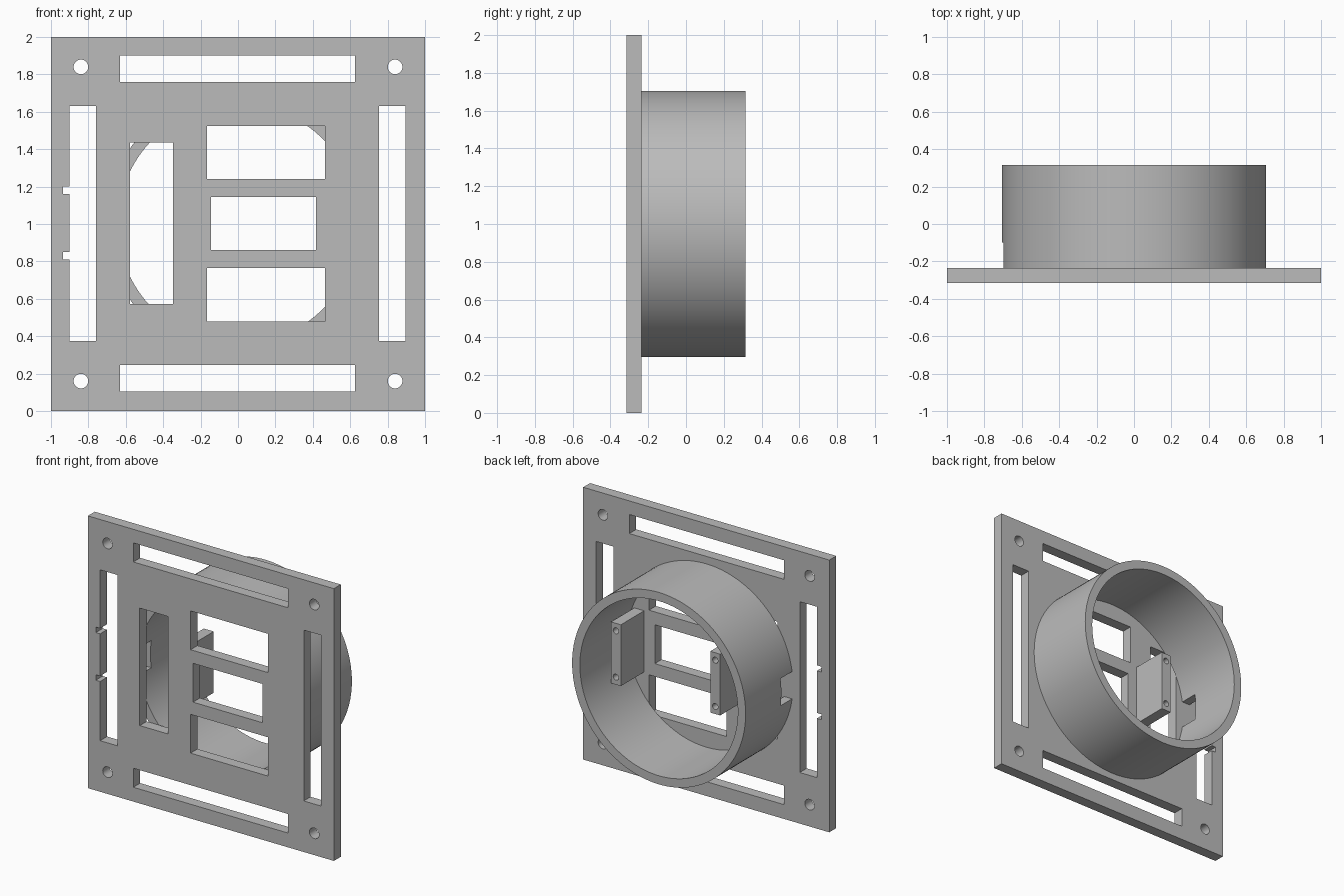
import bpy
import math

cube = bpy.data.objects.get("Cube")
if cube:
    bpy.data.objects.remove(cube, do_unlink=True)

grey = bpy.data.materials.new("light grey")
grey.use_nodes = True
colour = (0.5, 0.5, 0.5, 1)
grey.diffuse_color = colour
grey.node_tree.nodes["Principled BSDF"].inputs["Base Color"].default_value = colour

FRONT, BACK, RIM = -0.315, -0.235, 0.315   # plate front, plate back, ring end
MID = 1.0                                  # height of the ring axis


def box(name, x0, x1, y0, y1, z0, z1):
    bpy.ops.mesh.primitive_cube_add(size=1)
    ob = bpy.context.object
    ob.name = name
    ob.location = ((x0 + x1) / 2, (y0 + y1) / 2, (z0 + z1) / 2)
    ob.scale = (x1 - x0, y1 - y0, z1 - z0)
    bpy.ops.object.transform_apply(location=True, rotation=True, scale=True)
    ob.data.materials.append(grey)
    return ob


def rod(name, x, z, radius, y0, y1, sides=32):
    bpy.ops.mesh.primitive_cylinder_add(
        vertices=sides, radius=radius, depth=y1 - y0,
        location=(x, (y0 + y1) / 2, z), rotation=(math.pi / 2, 0, 0))
    ob = bpy.context.object
    ob.name = name
    bpy.ops.object.transform_apply(location=True, rotation=True, scale=True)
    ob.data.materials.append(grey)
    return ob


def cut(target, cutter):
    cutter.hide_render = True
    mod = target.modifiers.new("cut", 'BOOLEAN')
    mod.operation = 'DIFFERENCE'
    mod.solver = 'EXACT'
    mod.object = cutter
    bpy.ops.object.select_all(action='DESELECT')
    bpy.context.view_layer.objects.active = target
    target.select_set(True)
    bpy.ops.object.modifier_apply(modifier=mod.name)
    bpy.data.objects.remove(cutter, do_unlink=True)


def smooth(ob):
    bpy.ops.object.select_all(action='DESELECT')
    bpy.context.view_layer.objects.active = ob
    ob.select_set(True)
    bpy.ops.object.shade_smooth_by_angle(angle=math.radians(30))


# Square mounting plate
plate = box("mounting_plate", -1, 1, FRONT, BACK, 0, 2)
openings = [
    (-0.63, 0.625, 1.76, 1.9),       # top slot
    (-0.63, 0.625, 0.105, 0.245),    # bottom slot
    (-0.9, -0.76, 0.375, 1.63),      # side slots
    (0.755, 0.895, 0.375, 1.63),
    (-0.578, -0.347, 0.572, 1.435),  # tall window
    (-0.165, 0.465, 1.24, 1.525),    # three stacked windows
    (-0.145, 0.418, 0.86, 1.145),
    (-0.165, 0.465, 0.48, 0.765),
    (-0.935, -0.88, 1.16, 1.2),      # small notches
    (-0.935, -0.88, 0.81, 0.85),
]
for x0, x1, z0, z1 in openings:
    cut(plate, box("opening", x0, x1, FRONT - 0.1, BACK + 0.1, z0, z1))

# Corner screw holes
for sx in (-1, 1):
    for sz in (-1, 1):
        cut(plate, rod("hole", sx * 0.84, MID + sz * 0.84, 0.039, FRONT - 0.1, BACK + 0.1))
smooth(plate)

# Round collar behind the plate, with a cable slot at its base
collar = rod("collar", 0, MID, 0.705, BACK, RIM, 128)
cut(collar, rod("bore", 0, MID, 0.642, BACK - 0.1, RIM + 0.1, 128))
cut(collar, box("cable_slot", -0.8, -0.5, BACK - 0.1, -0.1, MID - 0.1, MID + 0.1))
smooth(collar)

# Pair of upright brackets with blind screw holes
for name, x in (("right_bracket", -0.262), ("left_bracket", 0.545)):
    bracket = box(name, x - 0.04, x + 0.04, BACK, 0.035, MID - 0.225, MID + 0.225)
    for sz in (-1, 1):
        cut(bracket, rod("screw_hole", x, MID + sz * 0.17, 0.022, -0.12, 0.1, 24))
    smooth(bracket)
